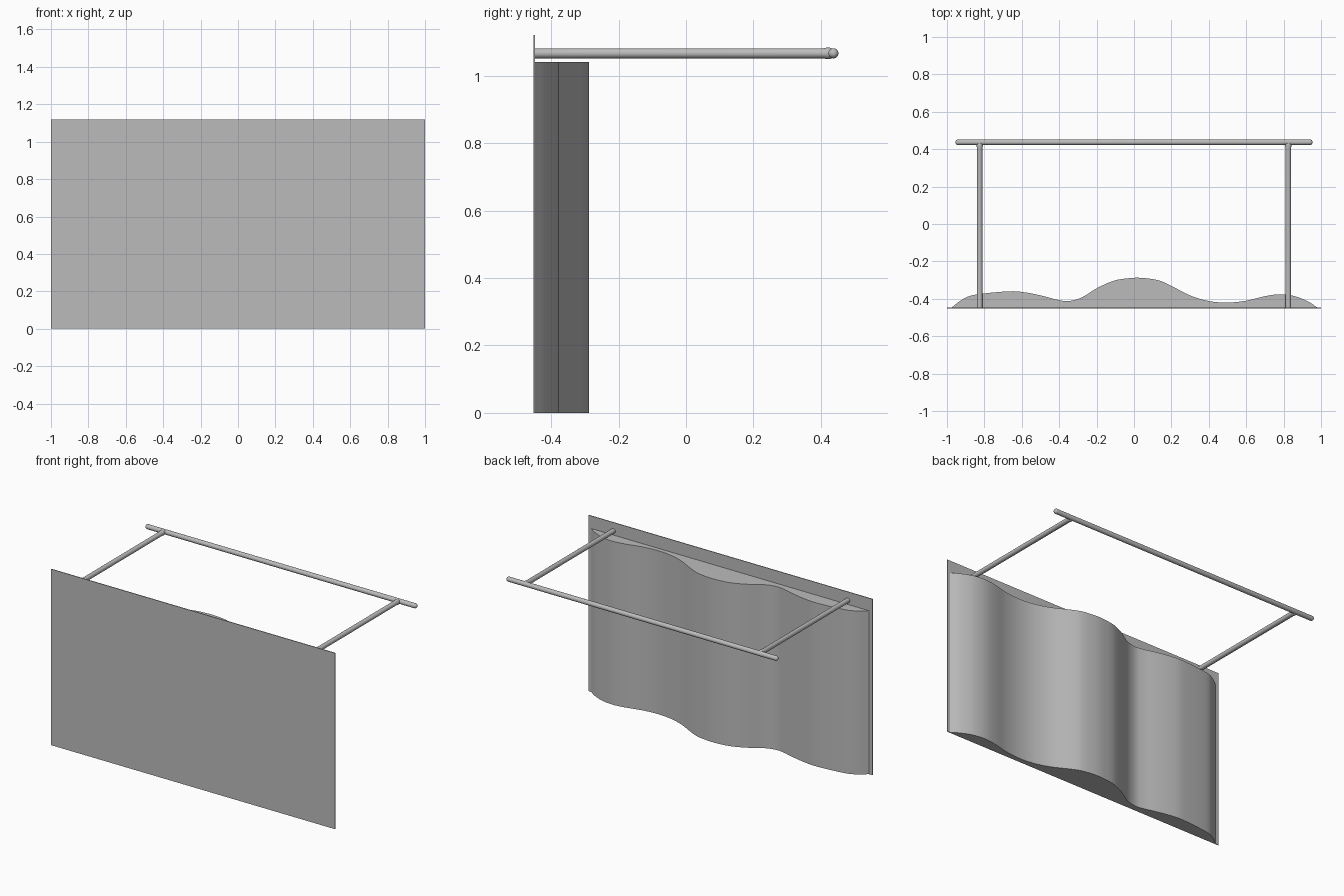
import bpy, bmesh, math
from mathutils import Vector

cube = bpy.data.objects.get("Cube")
if cube:
    bpy.data.objects.remove(cube, do_unlink=True)

grey = bpy.data.materials.new("plain_grey")
grey.use_nodes = True
colour = (0.5, 0.5, 0.5, 1)
grey.diffuse_color = colour
grey.node_tree.nodes["Principled BSDF"].inputs["Base Color"].default_value = colour


def finish(name, bm, smooth=True):
    bmesh.ops.recalc_face_normals(bm, faces=bm.faces)
    mesh = bpy.data.meshes.new(name)
    bm.to_mesh(mesh)
    bm.free()
    mesh.materials.append(grey)
    obj = bpy.data.objects.new(name, mesh)
    bpy.context.collection.objects.link(obj)
    if smooth:
        bpy.ops.object.select_all(action='DESELECT')
        obj.select_set(True)
        bpy.context.view_layer.objects.active = obj
        bpy.ops.object.shade_smooth_by_angle(angle=math.radians(40))
    return obj


def lathe_rod(name, start, direction, stations, sides=24):
    """Round rod from (distance, radius) stations along a direction."""
    bm = bmesh.new()
    start, direction = Vector(start), Vector(direction).normalized()
    u = direction.cross(Vector((0, 0, 1)))
    v = direction.cross(u)
    rings = []
    for dist, radius in stations:
        rings.append([bm.verts.new(start + direction * dist + radius *
                      (u * math.cos(a) + v * math.sin(a)))
                      for a in (math.tau * i / sides for i in range(sides))])
    for a, b in zip(rings, rings[1:]):
        for i in range(sides):
            j = (i + 1) % sides
            bm.faces.new((a[i], a[j], b[j], b[i]))
    bm.faces.new(rings[0])
    bm.faces.new(rings[-1])
    return finish(name, bm)


def smooth_path(points, steps=5):
    """Catmull-Rom curve through the points."""
    pts = [Vector(p) for p in points]
    pts = [2 * pts[0] - pts[1]] + pts + [2 * pts[-1] - pts[-2]]
    path = []
    for a, b, c, d in zip(pts, pts[1:], pts[2:], pts[3:]):
        for k in range(steps):
            t = k / steps
            path.append(0.5 * (2 * b + (c - a) * t + (2*a - 5*b + 4*c - d) * t**2
                               + (3*b - a - 3*c + d) * t**3))
    return path + [pts[-2]]


# Thin flat front panel
BACK = -0.447
bm = bmesh.new()
bmesh.ops.create_cube(bm, size=1)
for vert in bm.verts:
    vert.co = (vert.co.x * 2, BACK - 0.0025 + vert.co.y * 0.005, (vert.co.z + 0.5) * 1.12)
finish("front_panel", bm, smooth=False)

# Wavy solid body behind the panel
wave = smooth_path([
    (-0.975, BACK), (-0.92, -0.405), (-0.85, -0.378), (-0.67, -0.36), (-0.58, -0.366),
    (-0.49, -0.384), (-0.41, -0.405), (-0.35, -0.412), (-0.28, -0.393), (-0.2, -0.344),
    (-0.11, -0.304), (-0.03, -0.29), (0.04, -0.288), (0.13, -0.301), (0.2, -0.331),
    (0.3, -0.382), (0.4, -0.412), (0.5, -0.42), (0.6, -0.41), (0.7, -0.386),
    (0.78, -0.376), (0.86, -0.386), (0.93, -0.414), (0.98, BACK)])
bm = bmesh.new()
base = bm.faces.new([bm.verts.new((p.x, p.y, 0)) for p in wave])
top = bmesh.ops.extrude_face_region(bm, geom=[base], use_keep_orig=True)["geom"]
bmesh.ops.translate(bm, vec=(0, 0, 1.04),
                    verts=[g for g in top if isinstance(g, bmesh.types.BMVert)])
finish("wavy_body", bm)

# Rear cross rail with rounded ends
RAIL_Y, RAIL_Z, R, HALF = 0.437, 1.066, 0.015, 0.955
cap = [(R * (1 - math.cos(a)), R * math.sin(a))
       for a in (math.radians(d) for d in (15, 30, 45, 60, 75, 90))]
stations = cap + [(2 * HALF - d, r) for d, r in reversed(cap)]
lathe_rod("cross_rail", (-HALF, RAIL_Y, RAIL_Z), (1, 0, 0), stations)

# Side arms, flared where they meet the cross rail
length = RAIL_Y - BACK
for side, x in (("right", -0.825), ("left", 0.825)):
    lathe_rod(side + "_arm", (x, BACK, RAIL_Z), (0, 1, 0),
              [(0, R), (length - 0.03, R), (length - 0.018, R * 1.15), (length - 0.01, R * 1.1),
               (length, R * 0.9)])
